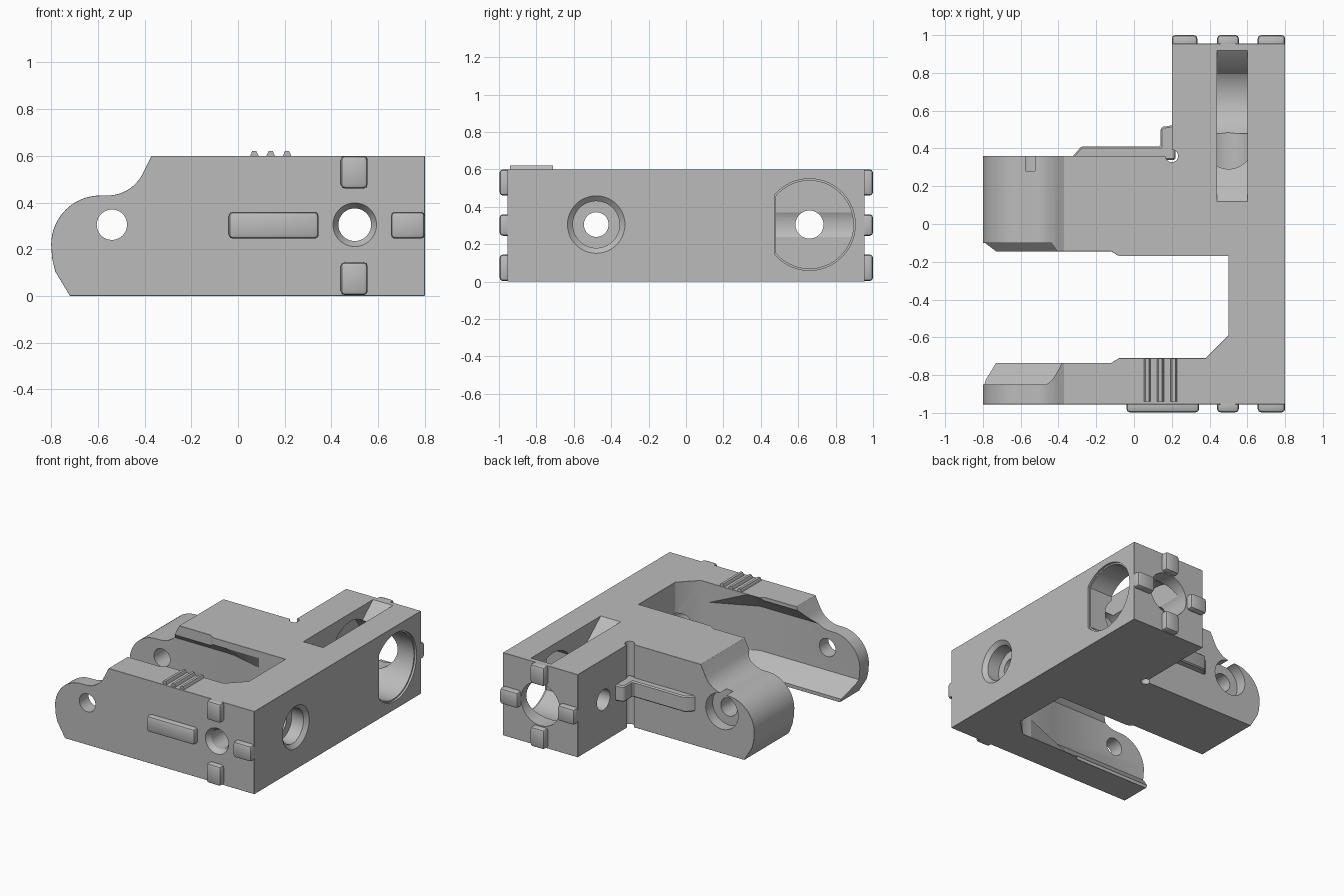
import bpy, bmesh, math
from mathutils import Matrix

cube = bpy.data.objects.get("Cube")
if cube:
    bpy.data.objects.remove(cube, do_unlink=True)

grey = bpy.data.materials.new("plain_grey")
grey.use_nodes = True
GREY = (0.5, 0.5, 0.5, 1)
grey.diffuse_color = GREY
grey.node_tree.nodes["Principled BSDF"].inputs["Base Color"].default_value = GREY

MID = 0.305          # height of every bore and of the middle tabs
FRONT, BACK = -0.955, 0.955


def place(axis, u, v, w):
    """Profile point (u, v) at distance w along the axis."""
    return {"x": (w, u, v), "y": (u, w, v), "z": (u, v, w)}[axis]


def finish(name, bm):
    bmesh.ops.recalc_face_normals(bm, faces=bm.faces)
    mesh = bpy.data.meshes.new(name)
    bm.to_mesh(mesh)
    bm.free()
    mesh.materials.append(grey)
    obj = bpy.data.objects.new(name, mesh)
    bpy.context.collection.objects.link(obj)
    return obj


def loft(name, axis, sections):
    """Join equal-sized rings given as (distance, points)."""
    bm = bmesh.new()
    rings = [[bm.verts.new(place(axis, u, v, w)) for u, v in pts] for w, pts in sections]
    n = len(rings[0])
    for a, b in zip(rings, rings[1:]):
        for i in range(n):
            j = (i + 1) % n
            bm.faces.new((a[i], a[j], b[j], b[i]))
    bm.faces.new(rings[0])
    bm.faces.new(rings[-1])
    return finish(name, bm)


def prism(name, axis, pts, a, b):
    return loft(name, axis, [(a, pts), (b, pts)])


def arc(cu, cv, r, start, end, steps):
    angles = [math.radians(start + (end - start) * i / steps) for i in range(steps + 1)]
    return [(cu + r * math.cos(t), cv + r * math.sin(t)) for t in angles]


def bore(axis, u, v, a, b, ra, rb=None):
    """Round or conical cutter running from a to b."""
    def ring(r):
        return arc(u, v, r, 0, 352.5, 47)
    return loft("bore_cutter", axis, [(a, ring(ra)), (b, ring(rb or ra))])


def bevel(obj, width, segments):
    m = obj.modifiers.new("edge_bevel", "BEVEL")
    m.width, m.segments = width, segments
    m.limit_method, m.angle_limit = "ANGLE", math.radians(40)


def apply(obj):
    bpy.context.view_layer.update()
    graph = bpy.context.evaluated_depsgraph_get()
    mesh = bpy.data.meshes.new_from_object(obj.evaluated_get(graph))
    obj.modifiers.clear()
    obj.data = mesh


def boolean(obj, cutter, operation="DIFFERENCE"):
    m = obj.modifiers.new("cut", "BOOLEAN")
    m.operation, m.solver, m.object = operation, "EXACT", cutter
    apply(obj)
    bpy.data.objects.remove(cutter, do_unlink=True)


# Body: plan outline crossed with the side outline
plan = [(0.8, FRONT), (0.8, BACK), (0.2, BACK), (0.2, 0.36), (-0.9, 0.36),
        (-0.9, -0.1), (-0.79, -0.1), (-0.73, -0.145), (-0.12, -0.145),
        (-0.08, -0.17), (0.5, -0.17), (0.5, -0.59), (0.38, -0.71),
        (-0.08, -0.71), (-0.12, -0.735), (-0.73, -0.735), (-0.8, -0.85),
        (-0.9, -0.85), (-0.9, FRONT)]
side = ([(0.9, 0), (-0.72, 0), (-0.783, 0.105), (-0.796, 0.16)]
        + arc(-0.59, 0.22, 0.21, 180, 90, 16)
        + arc(-0.56, 0.6, 0.17, 270, 330, 10)
        + [(-0.37, 0.6), (0.9, 0.6)])
body = prism("bracket_body", "z", plan, -0.1, 0.7)
boolean(body, prism("side_cutter", "y", side, -1.1, 1.1), "INTERSECT")
bevel(body, 0.012, 1)
apply(body)

# Channel between the arms, with sloping lips and a tapered inner end
channel = [(-0.85, 0.14), (-0.7, -0.01), (-0.18, 0.04), (-0.1, 0.12),
           (-0.1, 0.48), (-0.18, 0.56), (-0.7, 0.61), (-0.85, 0.46)]
channel_end = [(min(max(y, -0.7), -0.18), z) for y, z in channel]
boolean(body, loft("channel_cutter", "x",
                   [(-1, channel), (0, channel), (0.33, channel_end)]))

# Arm pivot holes and rear counterbore
boolean(body, bore("y", -0.54, MID, -1.1, 1.1, 0.065))
boolean(body, bore("y", -0.54, MID, 0.28, 0.5, 0.13))

# Long bore through the spine, its front countersink and wide rear end
boolean(body, bore("y", 0.5, MID, -1.1, 1.1, 0.07))
boolean(body, bore("y", 0.5, MID, -0.98, -0.92, 0.11, 0.07))
boolean(body, bore("y", 0.5, MID, 0.25, 1.1, 0.155))

# Side screw hole with recess on both faces
boolean(body, bore("x", -0.48, MID, 0.4, 0.9, 0.066))
boolean(body, bore("x", -0.48, MID, 0.68, 0.9, 0.125))
boolean(body, bore("x", -0.48, MID, 0.77, 0.81, 0.12, 0.165))
boolean(body, bore("x", -0.48, MID, 0.48, 0.54, 0.12, 0.066))

# D-shaped side pocket and the small hole behind it
half = math.degrees(math.acos(-0.18 / 0.235))
boolean(body, prism("pocket_cutter", "x", arc(0.66, MID, 0.235, -half, half, 48), 0.36, 0.9))
boolean(body, prism("pocket_rim_cutter", "x", arc(0.66, MID, 0.245, -half, half, 48), 0.785, 0.91))
boolean(body, bore("x", 0.66, MID, 0.1, 0.5, 0.075))

# Ramped slot in the top
slot = [(0.1, 0.616), (0.48, 0.306), (0.7, 0.302), (0.8, 0.5), (0.94, 0.617)]
boolean(body, prism("slot_cutter", "x", slot, 0.44, 0.6))

# Round relief in the inner corner
boolean(body, bore("z", 0.2, 0.36, -0.1, 0.7, 0.033))


def block(name, x, y, z, width=0.018):
    pts = [(x[0], z[0]), (x[1], z[0]), (x[1], z[1]), (x[0], z[1])]
    obj = prism(name, "y", pts, *y)
    bevel(obj, width, 2)
    apply(obj)
    return obj


# Locating tabs on both end faces
for end, y in (("front", (-0.997, -0.93)), ("back", (0.93, 1.0))):
    block(end + "_top_tab", (0.44, 0.555), y, (0.46, 0.6))
    block(end + "_bottom_tab", (0.44, 0.555), y, (0.003, 0.145))
    block(end + "_left_tab", (0.655, 0.8), y, (0.245, 0.36))
block("back_right_tab", (0.2, 0.335), (0.93, 1.0), (0.245, 0.36))
block("front_rail", (-0.04, 0.345), (-0.997, -0.93), (0.245, 0.36))

# Stepped rail along the back of the rear arm
rail = [(-0.34, 0.34), (-0.28, 0.41), (0.14, 0.41), (0.14, 0.505),
        (0.155, 0.515), (0.22, 0.525), (0.22, 0.34)]
rear_rail = prism("rear_rail", "z", rail, 0.245, 0.36)
bevel(rear_rail, 0.008, 1)
apply(rear_rail)

# Grip ridges on the front arm
for i in range(3):
    x = 0.07 + 0.07 * i
    ridge = [(x - 0.02, 0.585), (x - 0.018, 0.6), (x - 0.009, 0.62),
             (x + 0.009, 0.62), (x + 0.018, 0.6), (x + 0.02, 0.585)]
    prism("grip_ridge", "y", ridge, -0.94, -0.712)

# Smooth the round surfaces and keep the edges sharp
for obj in bpy.context.collection.objects:
    if obj.type == "MESH" and grey.name in obj.data.materials:
        bpy.ops.object.select_all(action="DESELECT")
        obj.select_set(True)
        bpy.context.view_layer.objects.active = obj
        bpy.ops.object.shade_smooth_by_angle(angle=math.radians(25))
